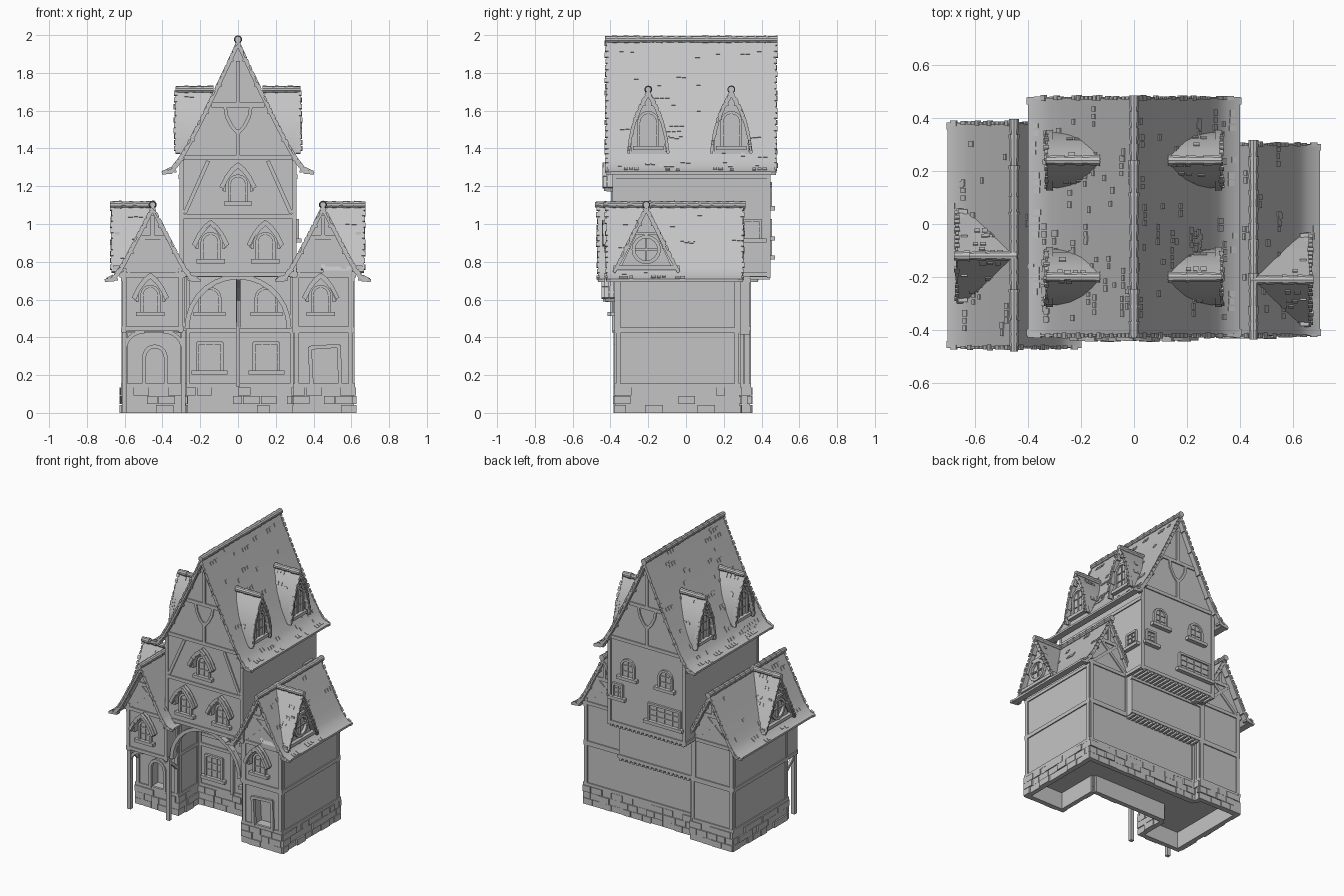
import bpy, bmesh, math, random
from mathutils import Matrix, Vector

random.seed(4)
cube = bpy.data.objects.get("Cube")
if cube:
    bpy.data.objects.remove(cube)

PALE = (0.55, 0.55, 0.55, 1)
grey = bpy.data.materials.new("plain_grey")
grey.use_nodes = True
grey.diffuse_color = PALE
grey.node_tree.nodes["Principled BSDF"].inputs["Base Color"].default_value = PALE
parts = {}


def part(name):
    return parts.setdefault(name, bmesh.new())


def frame(x, y, z=0, deg=0):
    """Wall frame: local x runs along the wall, -y points outward."""
    return Matrix.Translation((x, y, z)) @ Matrix.Rotation(math.radians(deg), 4, 'Z')


def prism(bm, m, pts, y0, y1):
    """Extrude an (x, z) outline along local y."""
    n = len(pts)
    a = [bm.verts.new(m @ Vector((p[0], y0, p[1]))) for p in pts]
    b = [bm.verts.new(m @ Vector((p[0], y1, p[1]))) for p in pts]
    faces = [bm.faces.new(a), bm.faces.new(b[::-1])]
    faces += [bm.faces.new((a[i], b[i], b[(i + 1) % n], a[(i + 1) % n])) for i in range(n)]
    bmesh.ops.recalc_face_normals(bm, faces=faces)


def rect(bm, m, x0, x1, z0, z1, y0, y1):
    prism(bm, m, [(x0, z0), (x1, z0), (x1, z1), (x0, z1)], y0, y1)


def path(bm, m, pts, w=0.024, d=0.008, back=0.01):
    """Flat timbers along a polyline on a wall."""
    for p, q in zip(pts, pts[1:]):
        p, q = Vector(p), Vector(q)
        t = (q - p).normalized() * w / 2
        n = Vector((-t.y, t.x))
        prism(bm, m, [p - t * .4 + n, p - t * .4 - n, q + t * .4 - n, q + t * .4 + n], -d, back)


def both(half):
    return [(-x, z) for x, z in half[::-1]] + half[1:]


def arc(r, z, a0=0, a1=180, n=10):
    angles = [math.radians(a0 + (a1 - a0) * i / n) for i in range(n + 1)]
    return [(r * math.cos(a), z + r * math.sin(a)) for a in angles]


def cylinder(bm, m, r, length):
    bmesh.ops.create_cone(bm, cap_ends=True, segments=10, radius1=r, radius2=r * .8,
                          depth=length, matrix=m @ Matrix.Rotation(math.pi / 2, 4, 'X'))


def gable_roof(name, m, half, y0, y1, tiles, thick=0.035, front=True, back=True, ridge=0.0):
    """Curved shell with ragged tiles, ridge caps and bargeboards; ridge on local y."""
    bm = part(name)
    outer = both(half)
    # Underside tapers to a thin edge at the eaves
    inner = both([(x, z - thick) for x, z in half[:-1]] + [(half[-1][0], half[-1][1] - .014)])
    prism(bm, m, outer + inner[::-1], y0, y1)
    segs = list(zip(outer, outer[1:]))

    def tile(a, b, t, y, w, length):
        a, b = Vector(a), Vector(b)
        c, u = a.lerp(b, t), (b - a).normalized()
        n = Vector((-u.y, u.x)) * 0.004
        u = u * length / 2
        prism(bm, m, [c - u + n, c + u + n, c + u - n * 2, c - u - n * 2], y - w / 2, y + w / 2)

    # Raised tiles in small staggered clusters
    for _ in range(tiles):
        a, b = random.choice(segs)
        t, y = random.uniform(.2, .8), random.uniform(y0 + .05, y1 - .07)
        for k in range(random.randint(1, 3)):
            tile(a, b, t, min(y + k * .028, y1 - .02), random.uniform(.018, .026),
                 random.uniform(.018, .03))
    # Ragged tile ends along both verges
    for a, b in segs:
        count = max(1, round((Vector(b) - Vector(a)).length / .034))
        for i in range(count):
            for y in (y0, y1):
                tile(a, b, (i + .5) / count, y, random.uniform(.005, .022), .026)
    # Ridge caps, overhanging the verges
    r0, r1 = y0 - ridge, y1 + ridge
    count = max(3, round((r1 - r0) / .06))
    step = (r1 - r0) / count
    for i in range(count):
        spot = m @ Matrix.Translation((0, r0 + (i + .5) * step, half[0][1] + .002))
        cylinder(part(name + "_ridge"), spot, random.uniform(.019, .022), step * 1.03)
    # Bargeboards with pegs
    under = both([(x, z - .024) for x, z in half[:-1]] + [(half[-1][0], half[-1][1] - .008)])
    trim = part("bargeboards")
    for use, y, deg in ((front, y0, 0), (back, y1, 180)):
        if use:
            e = m @ frame(0, y + (.012 if deg == 0 else -.012), 0, deg)
            path(trim, e, under, .016, .014, .012)
            for (ax, az), (bx, bz) in zip(under[1:-1], under[2:-1]):
                x, z = (ax + bx) / 2, (az + bz) / 2 - .02
                rect(trim, e, x - .006, x + .006, z - .006, z + .006, -.016, .02)


def window(m, w=.09, h=.14, arched=True, awning=False, bars=2):
    """Framed leaded window; origin at the middle of the sill."""
    bm = part("window_frames")
    r = w / 2
    outline = [(r, 0)] + (arc(r, h - r) if arched else [(r, h), (-r, h)]) + [(-r, 0)]
    path(bm, m, outline, .015, .016)
    prism(part("window_panes"), m, outline, -.004, .01)
    for i in range(1, bars):
        x = -r + w * i / bars
        path(bm, m, [(x, 0), (x, h)], .007, .01)
    for z in (h * .33, h * .66):
        path(bm, m, [(-r, z), (r, z)], .006, .01)
    rect(bm, m, -r - .03, r + .03, -.018, .004, -.03, .01)
    if awning:
        hood = [(0, h + .06), (.03, h + .035), (.06, h - .005), (.088, h - .06)]
        shell = both(hood)
        hoods = part("window_hoods")
        prism(hoods, m, shell + [(x * .92, z - .02) for x, z in shell[::-1]], -.055, .01)
        for p, q in zip(shell, shell[1:]):
            path(hoods, m, [p, q], .02, random.uniform(.058, .064), -.04)
            path(hoods, m, [p, q], .018, random.uniform(.03, .036), -.01)
        for s in (-1, 1):
            path(bm, m, [(s * .07, h - .08), (s * .07, h - .03)], .014, .04)


# Lower walls: one footprint extruded upward
foot = [(-.61, -.28), (-.28, -.28), (-.28, -.05), (.3, -.05), (.3, -.37), (.61, -.37),
        (.61, .28), (-.28, .28), (-.28, .335), (-.61, .335)]
upright = Matrix.Rotation(math.pi / 2, 4, 'X')
prism(part("lower_walls"), upright, [(x, -y) for x, y in foot], .12, .72)
timber = part("timbers")

# Stone plinth and timber frame along each edge of the footprint
for (ax, ay), (bx, by) in zip(foot, foot[1:] + foot[:1]):
    run = math.hypot(bx - ax, by - ay)
    m = frame(ax, ay, 0, math.degrees(math.atan2(by - ay, bx - ax)))
    rect(part("stone_plinth"), m, 0, run, 0, .135, -.005, .025)
    for row in range(3):
        x = -.008
        while x < run:
            end = min(x + random.uniform(.05, .1), run + .008)
            rect(part("stone_plinth"), m, x, end - .004, row * .046, row * .046 + .043,
                 -random.uniform(.006, .017), .01)
            x = end
    path(timber, m, [(-.005, .145), (run + .005, .145)], .022)
    path(timber, m, [(0, .435), (run, .435)], .022)
    for x in (.012, run - .012):
        path(timber, m, [(x, .14), (x, .72)])

# Wing storeys, roofs and cross gables
wing_roof = [(0, 1.1), (.07, .965), (.145, .82), (.175, .77), (.205, .73), (.25, .708)]
wing_wall = [(-.16, .43), (.16, .43), (.16, .76), (.13, .82), (0, 1.07), (-.13, .82), (-.16, .76)]
wings = (("left_wing", .45, -.37, .28, -.42, .3, 1, -.21),
         ("right_wing", -.452, -.385, .335, -.465, .38, -1, -.12))
for name, cx, y0, y1, r0, r1, side, gy in wings:
    m = frame(cx, 0)
    prism(part(name + "_walls"), m, wing_wall, y0, y1)
    gable_roof(name + "_roof", m, wing_roof, r0, r1, 36, ridge=.015)
    for y, deg in ((y0, 0), (y1, 180)):
        e = frame(cx, y, 0, deg)
        for z, w in ((.445, .16), (.73, .17), (.93, .07)):
            path(timber, e, [(-w, z), (w, z)])
        for s in (-1, 1):
            path(timber, e, [(s * .15, .43), (s * .15, .76)])
            path(timber, e, [(s * .13, .75), (s * -.06, .92)], .02, .007)
        path(timber, e, [(0, .93), (0, 1.04)], .02)
    window(frame(cx - .012, y0, .53), awning=True)
    outer = frame(cx + side * .16, 0, 0, 90 * side)
    for z in (.44, .71):
        path(timber, outer, [(side * y0, z), (side * y1, z)], .022)
    # Cross gable with a round window
    g = frame(cx, gy, 0, 90 * side)
    gable_roof(name + "_cross_gable", g, [(0, 1.1), (.06, .98), (.12, .86), (.17, .755)],
               -.215, 0, 12, .035, True, False, .01)
    prism(part(name + "_gable_wall"), g, [(-.15, .74), (.15, .74), (0, 1.065)], -.185, 0)
    e = frame(cx + side * .185, gy, 0, 90 * side)
    path(part("window_frames"), e, arc(.068, .865, 0, 360, 16), .018, .02)
    for a, b in (((-.065, .865), (.065, .865)), ((0, .8), (0, .93))):
        path(part("window_frames"), e, [a, b], .008, .012)
    path(timber, e, [(-.17, .768), (.17, .768)], .022, .025)
    path(timber, e, [(-.075, .95), (.075, .95)], .016, .015)

# Porch posts and curved braces under the overhanging wing
for x, s in ((-.6, 1), (-.29, -1)):
    rect(part("porch_posts"), frame(x, -.372), -.013, .013, 0, .44, -.013, .013)
    curve = [(x + s * (.1 - px), z) for px, z in arc(.1, .33, 0, 90, 6)]
    path(part("porch_posts"), frame(0, -.372), curve, .02, .01)
    path(part("porch_posts"), frame(x, -.28, 0, 90 * s), [(0, .34), (-s * .09, .42)], .02)

# Main upper storey
main_wall = [(-.307, .72), (.307, .72), (.307, 1.33), (.25, 1.43), (.115, 1.695), (0, 1.94),
             (-.115, 1.695), (-.25, 1.43), (-.307, 1.33)]
prism(part("main_walls"), frame(0, 0), main_wall, -.38, .44)
main_roof = [(0, 1.975), (.06, 1.845), (.124, 1.71), (.2, 1.555), (.27, 1.42), (.315, 1.345),
             (.35, 1.3), (.4, 1.277)]
gable_roof("main_roof", frame(0, 0), main_roof, -.42, .475, 110, ridge=.008)
for y, deg in ((-.38, 0), (.44, 180)):
    e = frame(0, y, 0, deg)
    for z, w in ((.735, .31), (1.35, .28), (1.63, .135)) + (((1.04, .3),) if deg == 0 else ()):
        path(timber, e, [(-w, z), (w, z)])
    path(timber, e, [(0, 1.35), (0, 1.5)], .02)
    path(timber, e, [(0, 1.63), (0, 1.86)], .02)
    for s in (-1, 1):
        path(timber, e, [(s * .298, .72), (s * .298, 1.34)])
        path(timber, e, [(0, 1.48), (s * .035, 1.52), (s * .06, 1.57), (s * .07, 1.63)], .018)
        if deg == 0:
            path(timber, e, [(s * .28, 1.06), (s * .16, 1.33)], .02)
for s in (-1, 1):
    for z in (.735, 1.25):
        path(timber, frame(s * .307, .03, 0, 90 * s), [(-.41, z), (.41, z)])

# Roof dormers
for s in (-1, 1):
    for y in (-.2, .24):
        d = frame(s * .1, y, 0, 90 * s)
        gable_roof("dormer_roofs", d, [(0, 1.71), (.04, 1.64), (.072, 1.565), (.094, 1.48), (.105, 1.385)],
                   -.23, -.03, 6, .03, True, False)
        prism(part("dormer_walls"), d, [(-.094, 1.36), (.094, 1.36), (.086, 1.47), (.06, 1.57),
                                        (0, 1.685), (-.06, 1.57), (-.086, 1.47)], -.2, 0)
        window(frame(s * .3, y, 1.41, 90 * s), .1, .18)

# Front, back and side windows
for x, z in ((0, 1.115), (-.145, .81), (.145, .81)):
    window(frame(x, -.38, z), awning=True)
for x in (-.15, .15):
    window(frame(x, .44, 1.09, 180), .1, .125)
    window(frame(x, -.05, .22), .13, .15, False, bars=3)
    window(frame(x, -.05, .53), .11, .13, bars=3)
window(frame(-.14, .44, .83, 180), .25, .12, False, bars=4)
window(frame(.23, .44, .93, 180), .07, .09, False)
window(frame(.307, .35, .92, 90), .09, .1, False)

# Stepped overhangs on the back: middle storey and two rows of joists
rect(part("back_middle_storey"), frame(0, 0), -.3, .3, .43, .73, 0, .335)
back = frame(0, .335, 0, 180)
for z in (.445, .7):
    path(timber, back, [(-.3, z), (.3, z)])
for i in range(18):
    x = -.285 + i * .57 / 17
    for z, y0, y1 in ((.705, .32, .445), (.415, .27, .34)):
        rect(part("joists"), frame(x, 0), -.009, .009, z, z + .02, y0, y1)

# Front arch and centre bracket
path(part("front_arch"), frame(0, -.345), arc(.27, .45, n=14), .025, .03)
bracket = part("centre_bracket")
rect(bracket, frame(0, 0), -.01, .01, .14, .72, -.07, -.04)
path(bracket, frame(.01, 0, 0, 90), [(-.06, .46), (-.11, .6), (-.2, .67), (-.35, .71)], .022, .002, .018)

# Doors: recesses cut into the walls, with frames
cutter = part("door_cutter")
arched = [(.057, .15)] + arc(.057, .295) + [(-.057, .15)]
square = [(.08, .15), (.075, .355), (-.08, .345), (-.07, .15)]
for x, y, pts in ((-.44, -.28, arched), (.46, -.37, square)):
    prism(cutter, frame(x, y), pts, -.05, .08)
    path(part("door_frames"), frame(x, y), pts, .02, .015)

# Turn the parts into objects
made = {}
for name, bm in parts.items():
    mesh = bpy.data.meshes.new(name)
    bm.to_mesh(mesh)
    bm.free()
    mesh.materials.append(grey)
    made[name] = bpy.data.objects.new(name, mesh)
    bpy.context.collection.objects.link(made[name])
cut = made["lower_walls"].modifiers.new("door_cut", 'BOOLEAN')
cut.operation, cut.object = 'DIFFERENCE', made["door_cutter"]
made["door_cutter"].hide_render = True
made["door_cutter"].hide_set(True)
bpy.ops.object.select_all(action='DESELECT')
for name, ob in made.items():
    if "roof" in name or "hood" in name or "arch" in name:
        ob.select_set(True)
        bpy.context.view_layer.objects.active = ob
bpy.ops.object.shade_smooth_by_angle(angle=math.radians(30))
